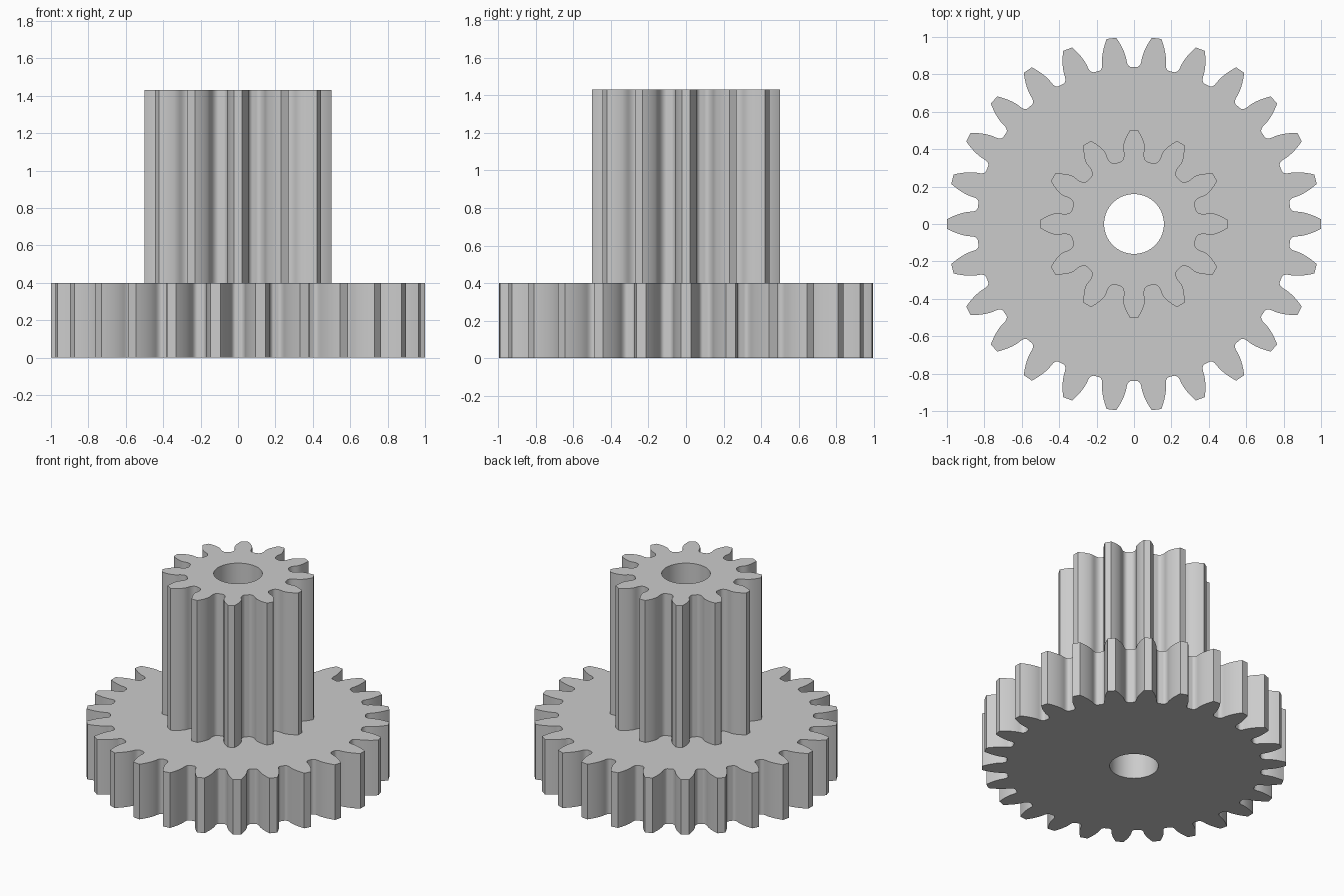
import bpy, bmesh
from math import pi, sin, cos, tan, acos, atan2, hypot, radians

if "Cube" in bpy.data.objects:
    bpy.data.objects.remove(bpy.data.objects["Cube"])

MODULE = 1 / 14
PRESSURE = radians(20)
GEAR_TOP, PINION_TOP = 0.4, 1.43

grey = bpy.data.materials.new("plain grey")
grey.use_nodes = True
grey.diffuse_color = (0.6, 0.6, 0.6, 1)
grey.node_tree.nodes["Principled BSDF"].inputs["Base Color"].default_value = (0.6, 0.6, 0.6, 1)


def gear_outline(teeth):
    """Involute gear outline with rounded, rack-cut roots; one tooth on +x."""
    pitch = teeth * MODULE / 2
    base = pitch * cos(PRESSURE)
    tip = pitch + MODULE
    rounding = 0.2 * MODULE
    depth = 1.25 * MODULE - rounding
    offset = pi * MODULE / 4 - depth * tan(PRESSURE) - rounding / cos(PRESSURE)

    def involute(r):
        a = acos(min(1, base / r))
        return pi / (2 * teeth) + tan(PRESSURE) - PRESSURE - tan(a) + a

    # root fillet, swept by the rounded corner of the cutting rack
    half = []
    steps = 24
    for i in range(steps + 1):
        u = depth * tan((pi / 2 - PRESSURE) * i / steps)
        k = 1 + rounding / hypot(depth, u)
        x, y = pitch - depth * k, u * k
        r = hypot(x, y)
        angle = pi / teeth - (atan2(y, x) - (u - offset) / pitch)
        if teeth < 19 and r > base and angle >= involute(r):
            break
        half.append((r, angle))

    # involute flank up to the tip
    start = max(half[-1][0], base)
    for i in range(1, 9):
        r = start + (tip - start) * i / 8
        half.append((r, involute(r)))

    tooth = [(r, -a) for r, a in half] + [(r, a) for r, a in reversed(half)]
    return [(r * cos(a + 2 * pi * t / teeth), r * sin(a + 2 * pi * t / teeth))
            for t in range(teeth) for r, a in tooth]


def circle(radius, count=72):
    return [(radius * cos(2 * pi * i / count), radius * sin(2 * pi * i / count))
            for i in range(count)]


def ring(bm, outline, z):
    verts = [bm.verts.new((x, y, z)) for x, y in outline]
    for i, v in enumerate(verts):
        bm.edges.new((verts[i - 1], v))
    return verts


def wall(bm, low, high, inward=False):
    for i in range(len(low)):
        quad = [low[i - 1], low[i], high[i], high[i - 1]]
        bm.faces.new(quad[::-1] if inward else quad)


def cap(bm, outer, inner, up):
    """Flat face between two outlines at one height."""
    edges = [bm.edges.get((loop[i - 1], loop[i]))
             for loop in (outer, inner) for i in range(len(loop))]
    made = bmesh.ops.triangle_fill(bm, edges=edges, use_beauty=True, normal=(0, 0, up))
    for f in made["geom"]:
        if isinstance(f, bmesh.types.BMFace):
            f.normal_update()
            if f.normal.z * up < 0:
                f.normal_flip()


def finish(bm, name):
    mesh = bpy.data.meshes.new(name)
    bm.to_mesh(mesh)
    bm.free()
    mesh.materials.append(grey)
    obj = bpy.data.objects.new(name, mesh)
    bpy.context.collection.objects.link(obj)
    bpy.ops.object.select_all(action='DESELECT')
    obj.select_set(True)
    bpy.context.view_layer.objects.active = obj
    bpy.ops.object.shade_smooth_by_angle(angle=radians(30))


wheel, pinion, bore = gear_outline(26), gear_outline(12), circle(0.16)

# large gear: its top face stops at the foot of the pinion
bm = bmesh.new()
low, high = ring(bm, wheel, 0), ring(bm, wheel, GEAR_TOP)
bore_low, bore_high = ring(bm, bore, 0), ring(bm, bore, GEAR_TOP)
foot = ring(bm, pinion, GEAR_TOP)
wall(bm, low, high)
wall(bm, bore_low, bore_high, inward=True)
cap(bm, low, bore_low, -1)
cap(bm, high, foot, 1)
finish(bm, "large_gear")

# tall pinion
bm = bmesh.new()
low, high = ring(bm, pinion, GEAR_TOP), ring(bm, pinion, PINION_TOP)
bore_low, bore_high = ring(bm, bore, GEAR_TOP), ring(bm, bore, PINION_TOP)
wall(bm, low, high)
wall(bm, bore_low, bore_high, inward=True)
cap(bm, high, bore_high, 1)
finish(bm, "pinion")
